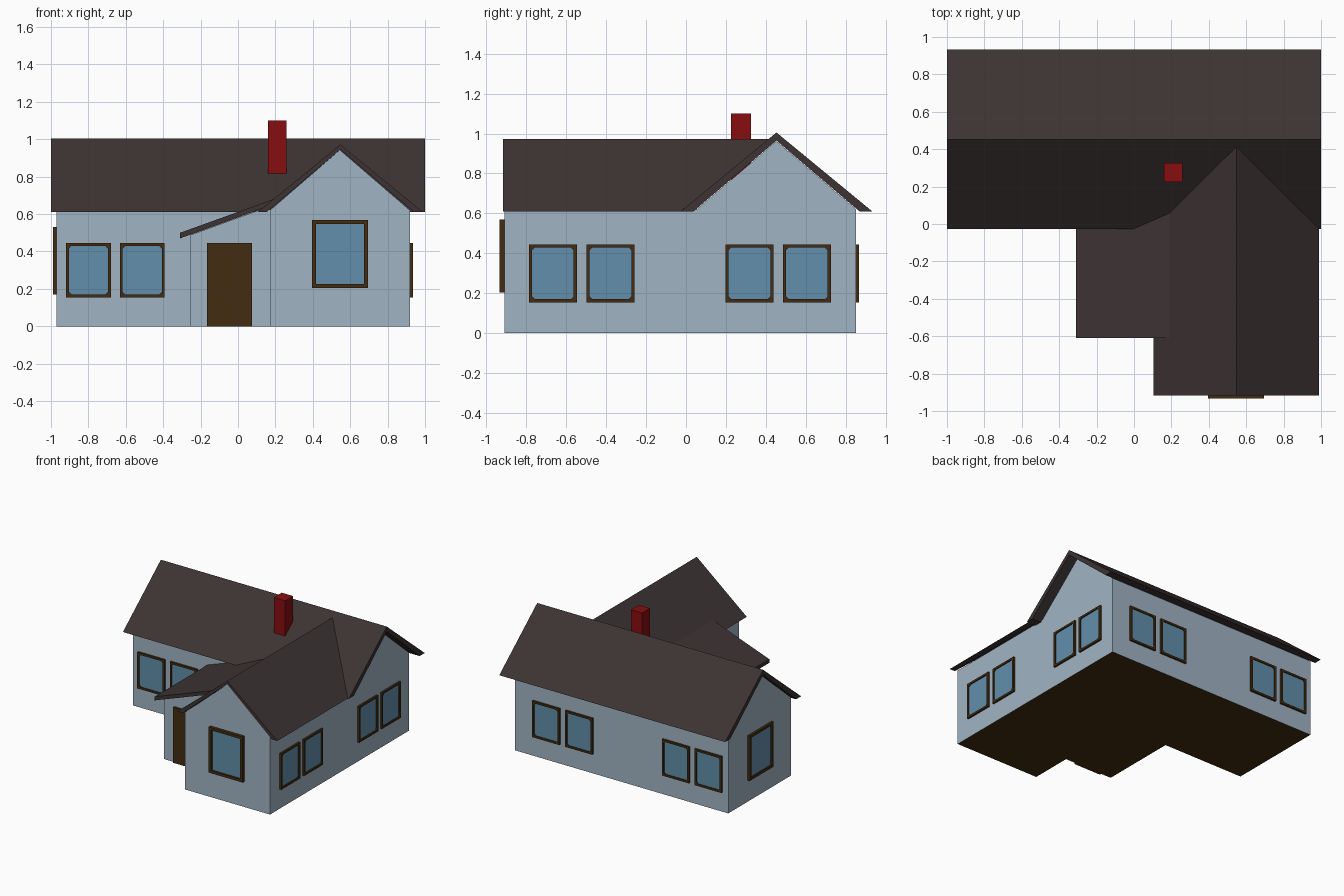
import bpy, bmesh
from mathutils import Matrix, Vector
from math import radians

if "Cube" in bpy.data.objects:
    bpy.data.objects.remove(bpy.data.objects["Cube"])


def material(name, rgb):
    lin = [c / 12.92 if c <= 0.04045 else ((c + 0.055) / 1.055) ** 2.4 for c in rgb]
    m = bpy.data.materials.new(name)
    m.diffuse_color = (*lin, 1)
    m.use_nodes = True
    m.node_tree.nodes["Principled BSDF"].inputs["Base Color"].default_value = m.diffuse_color
    return m


SIDING = material("blue_grey_siding", (0.63, 0.705, 0.765))
ROOF = material("dark_roof", (0.24, 0.20, 0.20))
WOOD = material("brown_wood", (0.265, 0.175, 0.065))
GLASS = material("window_glass", (0.385, 0.56, 0.67))
BRICK = material("red_chimney", (0.53, 0.05, 0.06))


def finish(bm, name, mats):
    me = bpy.data.meshes.new(name)
    bm.to_mesh(me)
    bm.free()
    for m in mats:
        me.materials.append(m)
    ob = bpy.data.objects.new(name, me)
    bpy.context.collection.objects.link(ob)
    return ob


def prism(name, profile, axis, start, end, mats):
    """Extrude a (u, z) profile along x or y; end may depend on z."""
    bm = bmesh.new()

    def ring(pos):
        out = []
        for u, z in profile:
            t = pos(z) if callable(pos) else pos
            out.append(bm.verts.new((t, u, z) if axis == 'x' else (u, t, z)))
        return out

    a, b = ring(start), ring(end)
    bm.faces.new(a)
    bm.faces.new(b[::-1])
    n = len(a)
    for i in range(n):
        bm.faces.new((a[i], b[i], b[(i + 1) % n], a[(i + 1) % n]))
    bmesh.ops.recalc_face_normals(bm, faces=bm.faces)
    if len(mats) > 1:  # underside gets the second colour
        for f in bm.faces:
            f.normal_update()
            if f.normal.z < -0.9:
                f.material_index = 1
    return finish(bm, name, mats)


def box(name, x0, x1, y0, y1, z0, z1, mat):
    return prism(name, [(x0, z0), (x1, z0), (x1, z1), (x0, z1)], 'y', y0, y1, [mat])


def gable(c, half, eave, peak):
    return [(c - half, 0), (c + half, 0), (c + half, eave), (c, peak), (c - half, eave)]


def chevron(c, out, top, inn, under, z):
    return [(c - out, z), (c, top), (c + out, z), (c + inn, z), (c, under), (c - inn, z)]


def window(name, x, y, z, angle, w, h, border, depth, chamfer=0):
    """Framed window on a wall point, facing -y turned by angle about z."""
    bm = bmesh.new()
    bmesh.ops.create_cube(bm, size=1, matrix=Matrix.Translation((0, -depth / 2, 0))
                          @ Matrix.Diagonal((w, depth, h, 1)))
    bm.normal_update()
    front = min(bm.faces, key=lambda f: f.normal.y)
    bmesh.ops.inset_region(bm, faces=[front], thickness=border)
    pane = bmesh.ops.extrude_discrete_faces(bm, faces=[front])['faces'][0]
    bmesh.ops.translate(bm, verts=pane.verts, vec=Vector((0, depth * 0.6, 0)))
    pane.material_index = 1
    if chamfer:
        corners = {e for v in pane.verts for e in v.link_edges if e not in pane.edges[:]}
        bmesh.ops.bevel(bm, geom=list(corners), offset=chamfer, segments=1,
                        affect='EDGES', material=0)
    bm.transform(Matrix.Translation((x, y, z)) @ Matrix.Rotation(radians(angle), 4, 'Z'))
    return finish(bm, name, [WOOD, GLASS])


# Walls: main block, front wing, entrance
prism("main_walls", gable(0.453, 0.398, 0.622, 0.962), 'x', -0.97, 0.92, [SIDING, WOOD])
prism("wing_walls", gable(0.545, 0.375, 0.62, 0.943), 'y', -0.91, 0.055, [SIDING, WOOD])
prism("entrance_walls", [(-0.255, 0), (0.17, 0), (0.17, 0.642), (-0.255, 0.488)],
      'y', -0.57, 0.055, [SIDING, WOOD])


# Roofs: the wing roof is cut back along the main roof slope
def valley(z):
    return -0.025 + (z - 0.61) / 0.814


prism("main_roof", chevron(0.453, 0.48, 1.005, 0.416, 0.965, 0.61), 'x', -1, 1, [ROOF])
prism("wing_roof", chevron(0.547, 0.443, 0.972, 0.395, 0.945, 0.61), 'y', -0.917, valley, [ROOF])
prism("entrance_roof", [(-0.31, 0.47), (0.19, 0.652), (0.19, 0.68), (-0.31, 0.50)],
      'y', -0.61, 0.055, [ROOF])

# Chimney and door
box("chimney", 0.16, 0.26, 0.225, 0.325, 0.72, 1.1, BRICK)
box("door", -0.165, 0.075, -0.585, -0.57, 0, 0.445, WOOD)

# Large windows on the wing front and the left gable
window("wing_window", 0.545, -0.91, 0.387, 0, 0.30, 0.365, 0.03, 0.024)
window("left_window", -0.97, 0.455, 0.35, -90, 0.30, 0.36, 0.03, 0.018)

# Small windows in pairs
SMALL = dict(w=0.24, h=0.29, border=0.022, depth=0.015, chamfer=0.014)
for i, x in enumerate((-0.80, -0.512)):
    window(f"front_window_{i}", x, 0.055, 0.3, 0, **SMALL)
for i, x in enumerate((-0.80, -0.512, 0.345, 0.637)):
    window(f"back_window_{i}", x, 0.851, 0.3, 180, **SMALL)
for i, y in enumerate((-0.667, -0.378, 0.318, 0.605)):
    window(f"right_window_{i}", 0.92, y, 0.3, 90, **SMALL)
